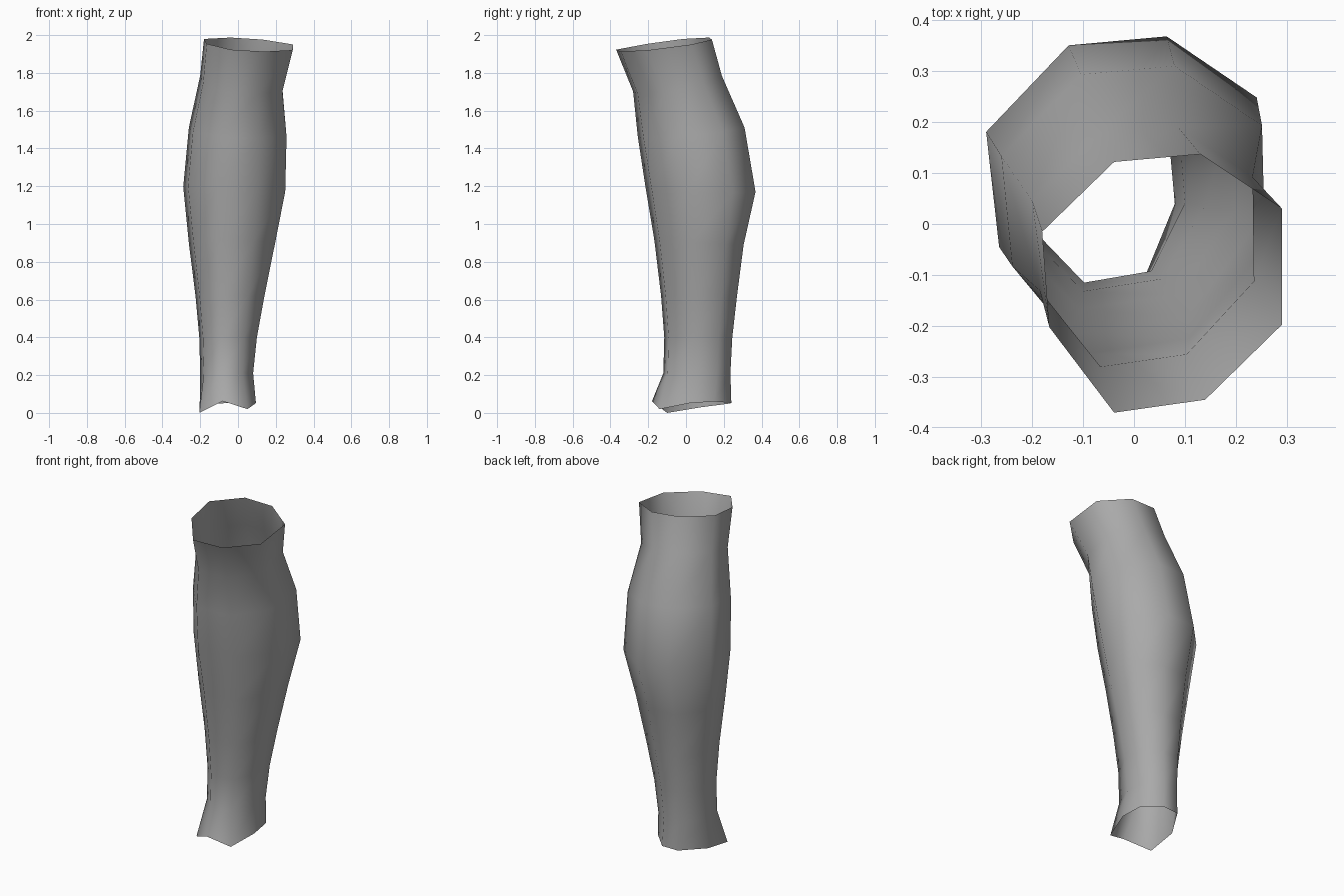
import bpy, bmesh

if "Cube" in bpy.data.objects:
    bpy.data.objects.remove(bpy.data.objects["Cube"])

# Eight-sided cross-section in unit box coordinates, counted from back-left clockwise
TOP = [(.30, .97), (.66, 1), (1, .79), (1, .34), (.68, .05), (.30, 0), (.03, .33), (0, .70)]
LOW = [(.30, .97), (.65, 1), (.96, .80), (1, .45), (.80, .065), (.36, 0), (.07, .24), (0, .65)]

# Rings: left x, right x, front y, back y, mean z, rise to the back, fall to the right
RINGS = [
    (-.18, .29, -.37, .137, 1.949, .066, .035),
    (-.20, .235, -.28, .19, 1.742, .10, .05),
    (-.26, .257, -.255, .31, 1.485, .06, .03),
    (-.29, .25, -.215, .368, 1.185, -.02, .03),
    (-.26, .197, -.167, .305, .90, -.02, 0),
    (-.225, .14, -.132, .27, .62, 0, 0),
    (-.205, .10, -.115, .245, .40, 0, 0),
    (-.20, .08, -.12, .235, .21, 0, 0),
]
# Flared, uneven hem around the ankle
HEM = [(-.11, .235, .05), (-.01, .24, .053), (.08, .15, .06), (.095, .02, .052),
       (.05, -.14, .02), (-.08, -.18, .062), (-.205, -.10, 0), (-.203, .08, .03)]

bm = bmesh.new()
loops = []
for i, (x0, x1, y0, y1, z, rise, fall) in enumerate(RINGS):
    t = i / (len(RINGS) - 1)
    ring = []
    for a, b in zip(TOP, LOW):
        u = a[0] + (b[0] - a[0]) * t
        v = a[1] + (b[1] - a[1]) * t
        ring.append(bm.verts.new((x0 + (x1 - x0) * u, y0 + (y1 - y0) * v,
                                  z + rise * (v - .5) - fall * (u - .5))))
    loops.append(ring)
loops.append([bm.verts.new(p) for p in HEM])

# Skin between neighbouring rings; both ends stay open
for upper, lower in zip(loops, loops[1:]):
    for k in range(8):
        n = (k + 1) % 8
        bm.faces.new((upper[k], upper[n], lower[n], lower[k])).smooth = True
mesh = bpy.data.meshes.new("lower_leg")
bm.to_mesh(mesh)
bm.free()

grey = bpy.data.materials.new("mid grey")
grey.diffuse_color = (.40, .40, .40, 1)
grey.use_nodes = True
grey.node_tree.nodes["Principled BSDF"].inputs["Base Color"].default_value = grey.diffuse_color
mesh.materials.append(grey)
leg = bpy.data.objects.new("lower_leg", mesh)
bpy.context.collection.objects.link(leg)
